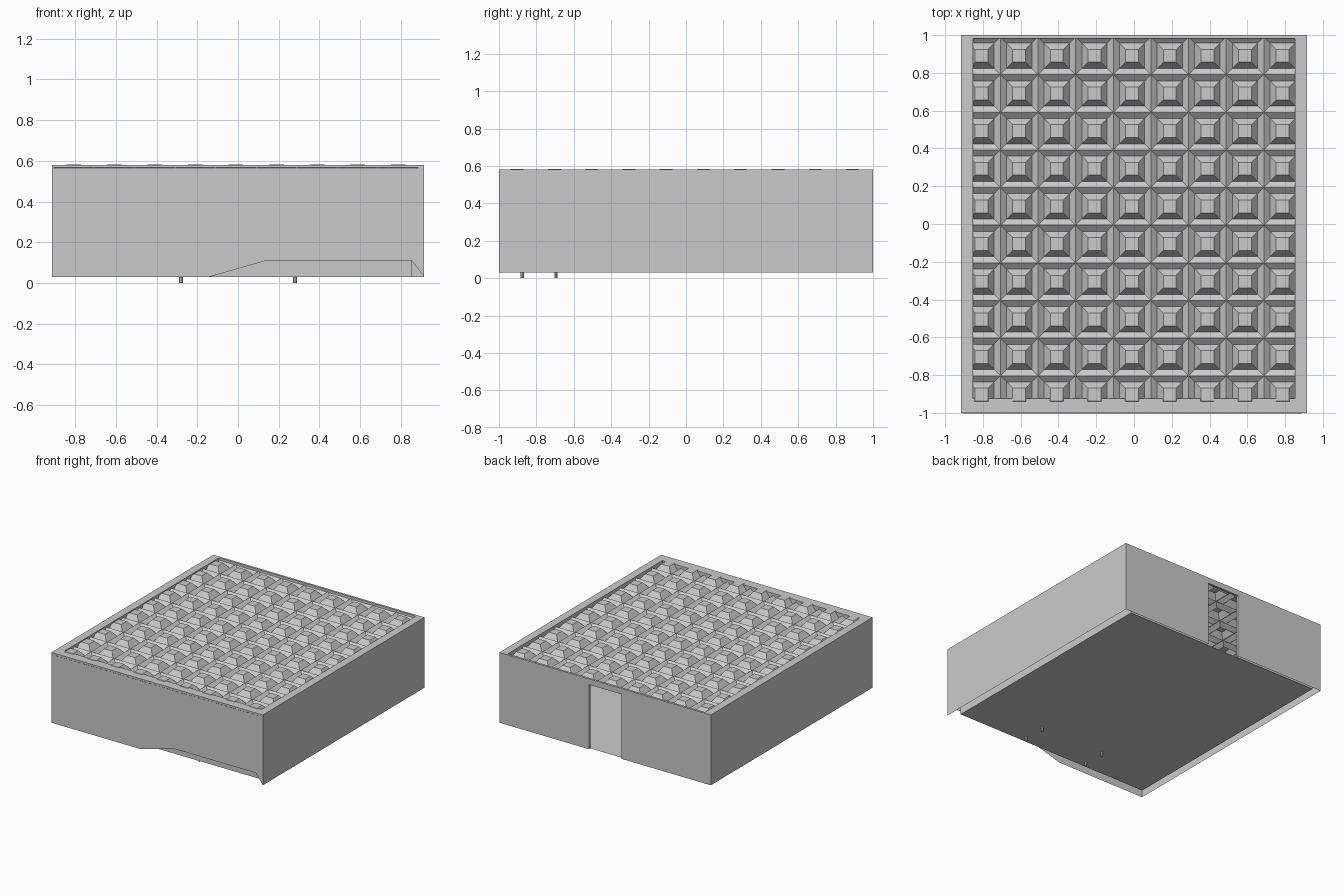
import bpy, bmesh

if "Cube" in bpy.data.objects:
    bpy.data.objects.remove(bpy.data.objects["Cube"])

# Overall sizes: outer shell, inner room, bottom and top levels
OX, OY0, OY1 = 0.915, -1.0, 1.0
IX, IY0, IY1 = 0.853, -0.925, 0.983
BOT, TOP = 0.03, 0.58
DOOR_W, DOOR_TOP = 0.14, 0.535


def make(name, faces, recalc=True):
    """Build one object from a list of point loops, welding shared corners."""
    bm = bmesh.new()
    for loop in faces:
        bm.faces.new([bm.verts.new(p) for p in loop])
    bmesh.ops.remove_doubles(bm, verts=bm.verts, dist=1e-5)
    if recalc:
        bmesh.ops.recalc_face_normals(bm, faces=bm.faces)
    me = bpy.data.meshes.new(name)
    bm.to_mesh(me)
    bm.free()
    ob = bpy.data.objects.new(name, me)
    bpy.context.collection.objects.link(ob)
    return ob


def xz(points, y):
    return [(x, y, z) for x, z in points]


def side(x, y0, y1):
    return [(x, y0, BOT), (x, y1, BOT), (x, y1, TOP), (x, y0, TOP)]


def door_wall(hx):
    """Wall outline with a doorway reaching the floor."""
    return [(-hx, BOT), (-DOOR_W, BOT), (-DOOR_W, DOOR_TOP), (DOOR_W, DOOR_TOP),
            (DOOR_W, BOT), (hx, BOT), (hx, TOP), (-hx, TOP)]


# Outer shell; the front wall has a sloped cut-out along its lower edge
front_outline = [(-OX, BOT), (-0.14, BOT), (0.14, 0.11), (IX, 0.11),
                 (OX, BOT), (OX, TOP), (-OX, TOP)]
walls = [xz(front_outline, OY0), xz(door_wall(OX), OY1),
         side(-OX, OY0, OY1), side(OX, OY0, OY1)]

# Inner room walls
walls += [xz([(-IX, BOT), (IX, BOT), (IX, TOP), (-IX, TOP)], IY0),
          xz(door_wall(IX), IY1), side(-IX, IY0, IY1), side(IX, IY0, IY1)]

# Top rim joining the two wall layers
outer = [(-OX, OY0), (OX, OY0), (OX, OY1), (-OX, OY1)]
inner = [(-IX, IY0), (IX, IY0), (IX, IY1), (-IX, IY1)]
for i in range(4):
    j = (i + 1) % 4
    walls.append([(*p, TOP) for p in (outer[i], outer[j], inner[j], inner[i])])

# Doorway lining
door = [(-DOOR_W, BOT), (-DOOR_W, DOOR_TOP), (DOOR_W, DOOR_TOP), (DOOR_W, BOT)]
for a, b in zip(door, door[1:]):
    walls.append([(a[0], IY1, a[1]), (b[0], IY1, b[1]), (b[0], OY1, b[1]), (a[0], OY1, a[1])])
make("double_walls", walls)

# Floor
make("floor", [[(x, y, BOT) for x, y in inner]], recalc=False)

# Coffered roof: each cell dips from a ridge to a valley, then rises to a flat-topped pyramid
PITCH, COLS, ROWS = 0.1993, 9, 10
RINGS = [(PITCH / 2, 0.567), (0.067, 0.54), (0.034, 0.583)]
roof = []
for c in range(COLS):
    for r in range(ROWS):
        cx = -0.907 + PITCH * (c + 0.5)
        cy = 0.99 - PITCH * (r + 0.5)
        loops = [[(cx + sx * h, cy + sy * h, z)
                  for sx, sy in ((-1, -1), (1, -1), (1, 1), (-1, 1))] for h, z in RINGS]
        for lo, hi in zip(loops, loops[1:]):
            for i in range(4):
                j = (i + 1) % 4
                roof.append([lo[i], lo[j], hi[j], hi[i]])
        roof.append(loops[-1])
make("coffered_roof", roof, recalc=False)

# Small feet under the floor
for x in (-0.28, 0.28):
    for y in (-0.875, -0.695):
        bpy.ops.mesh.primitive_cylinder_add(vertices=8, radius=0.009, depth=BOT,
                                            location=(x, y, BOT / 2))
        bpy.context.object.name = "foot"
